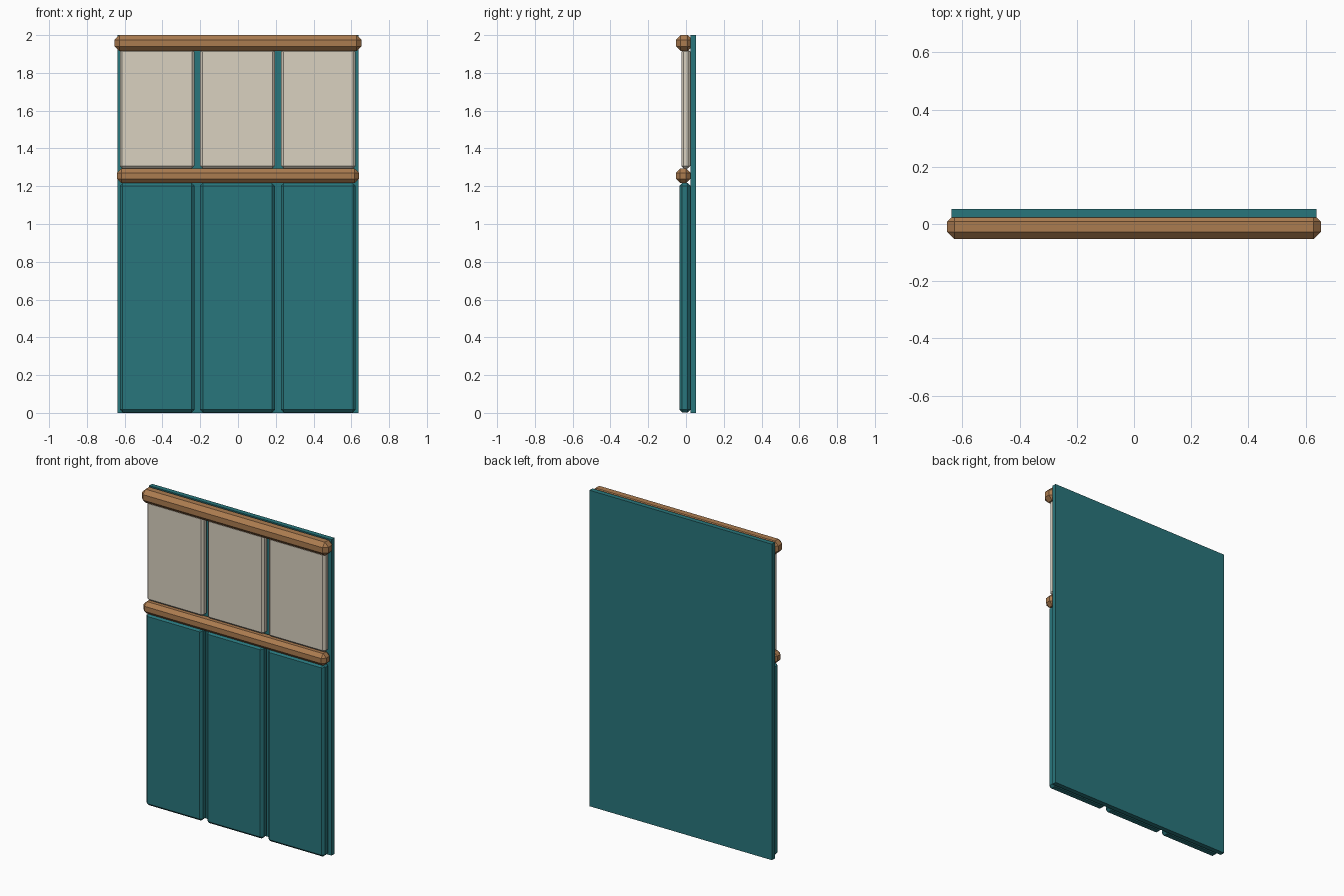
import bpy

if "Cube" in bpy.data.objects:
    bpy.data.objects.remove(bpy.data.objects["Cube"])


def material(name, rgb):
    m = bpy.data.materials.new(name)
    m.diffuse_color = (*rgb, 1)
    m.use_nodes = True
    m.node_tree.nodes["Principled BSDF"].inputs["Base Color"].default_value = m.diffuse_color
    return m


teal = material("teal_paint", (0.022, 0.18, 0.20))
wood = material("wood", (0.41, 0.20, 0.08))
cream = material("cream", (0.70, 0.64, 0.53))


def box(name, x, y, z, mat, chamfer=0):
    """Box from (min, max) ranges with optional flat chamfers on all edges."""
    r = (x, y, z)
    bpy.ops.mesh.primitive_cube_add(size=1, location=[(a + b) / 2 for a, b in r])
    o = bpy.context.object
    o.name = name
    o.scale = [b - a for a, b in r]
    bpy.ops.object.transform_apply(location=False, rotation=False, scale=True)
    o.data.materials.append(mat)
    if chamfer:
        b = o.modifiers.new("chamfer", "BEVEL")
        b.width = chamfer
        b.segments = 1
        b.limit_method = 'NONE'
    return o


# Flat backing sheet
box("backing_panel", (-0.639, 0.639), (0.023, 0.053), (0, 2), teal)

# Three columns of lower boards and upper panels
for i, cx in enumerate((-0.428, -0.003, 0.425)):
    x = (cx - 0.198, cx + 0.198)
    box(f"lower_board_{i + 1}", x, (-0.035, 0.024), (0.002, 1.217), teal, 0.015)
    box(f"upper_panel_{i + 1}", x, (-0.025, 0.024), (1.295, 1.925), cream, 0.013)

# Horizontal wooden rails
box("top_rail", (-0.653, 0.653), (-0.053, 0.034), (1.915, 2.0), wood, 0.025)
box("middle_rail", (-0.64, 0.64), (-0.053, 0.023), (1.217, 1.293), wood, 0.022)
